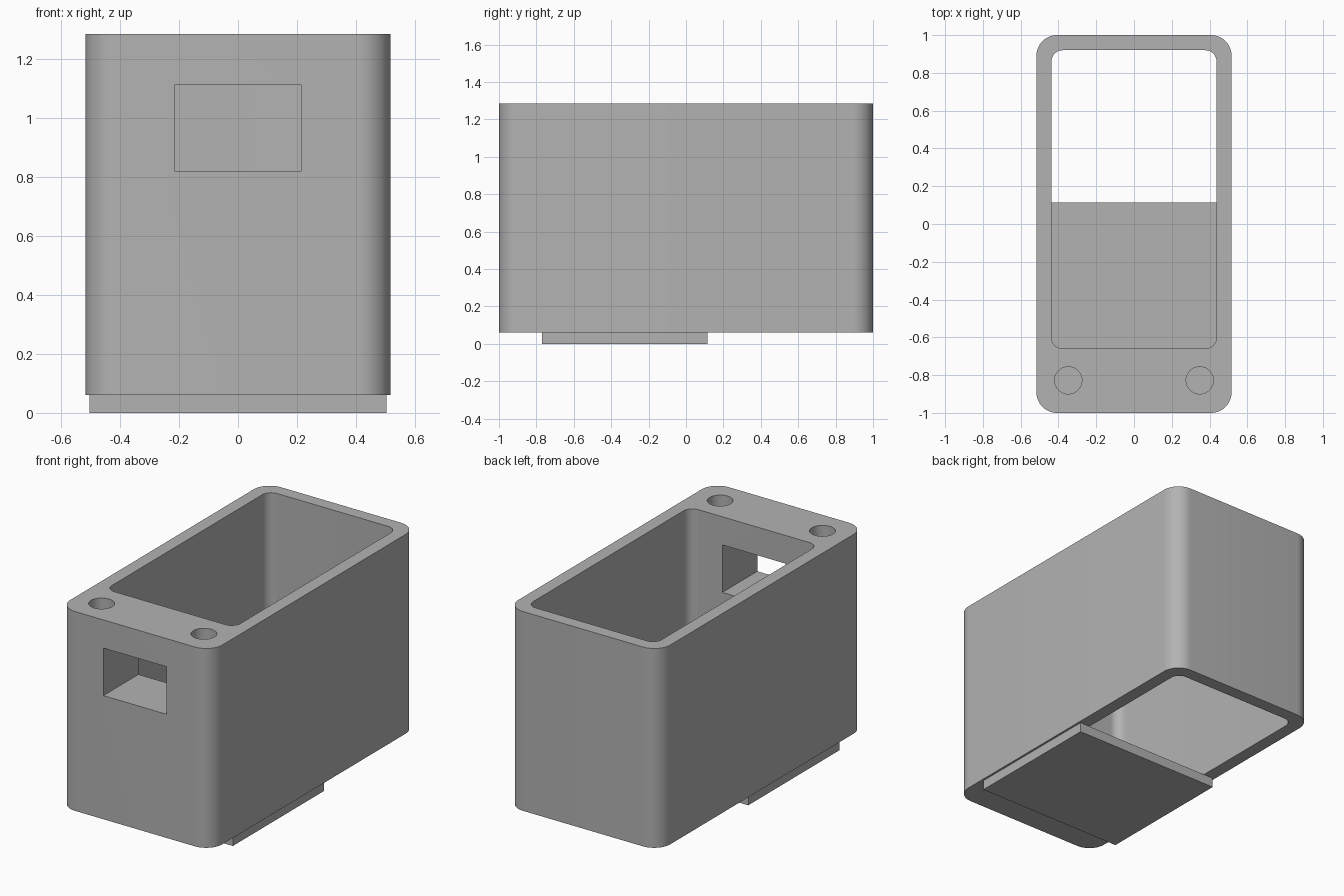
import bpy
import bmesh
import math
from mathutils import Vector

cube = bpy.data.objects.get("Cube")
if cube:
    bpy.data.objects.remove(cube, do_unlink=True)

grey = bpy.data.materials.new("plain grey")
grey.use_nodes = True
grey.diffuse_color = (0.45, 0.45, 0.45, 1)
grey.node_tree.nodes["Principled BSDF"].inputs["Base Color"].default_value = (0.45, 0.45, 0.45, 1)


def make_object(name, bm):
    bmesh.ops.recalc_face_normals(bm, faces=bm.faces)
    mesh = bpy.data.meshes.new(name)
    bm.to_mesh(mesh)
    bm.free()
    mesh.materials.append(grey)
    obj = bpy.data.objects.new(name, mesh)
    bpy.context.collection.objects.link(obj)
    return obj


def box(name, low, high, radius=0):
    """Box between two corners, with optionally rounded upright edges."""
    low, high = Vector(low), Vector(high)
    bm = bmesh.new()
    bmesh.ops.create_cube(bm, size=1)
    for v in bm.verts:
        v.co = (low + high) / 2 + v.co * (high - low)
    if radius:
        upright = [e for e in bm.edges
                   if abs(e.verts[0].co.z - e.verts[1].co.z) > 0.01]
        bmesh.ops.bevel(bm, geom=upright, offset=radius, segments=12,
                        profile=0.5, affect='EDGES')
    return make_object(name, bm)


def cylinder(name, x, y, bottom, top, radius):
    bm = bmesh.new()
    bmesh.ops.create_cone(bm, cap_ends=True, segments=48, radius1=radius,
                          radius2=radius, depth=top - bottom)
    bmesh.ops.translate(bm, verts=bm.verts, vec=(x, y, (top + bottom) / 2))
    return make_object(name, bm)


def cut(target, cutter):
    mod = target.modifiers.new("cut", 'BOOLEAN')
    mod.operation = 'DIFFERENCE'
    mod.solver = 'EXACT'
    mod.object = cutter
    bpy.context.view_layer.objects.active = target
    bpy.ops.object.modifier_apply(modifier=mod.name)
    bpy.data.objects.remove(cutter, do_unlink=True)


base, top = 0.06, 1.285

# Housing with rounded upright corners
housing = box("housing", (-0.517, -1, base), (0.517, 1, top), 0.11)

# Open shaft running through from top to bottom
cut(housing, box("shaft_cutter", (-0.437, -0.66, -0.2), (0.437, 0.92, 1.6), 0.06))

# Window through the thick front wall
cut(housing, box("window_cutter", (-0.215, -1.2, 0.82), (0.215, -0.5, 1.112)))

# Pair of round blind holes in the front rim
for side in (-1, 1):
    cut(housing, cylinder("hole_cutter", side * 0.348, -0.828, top - 0.2, top + 0.2, 0.072))

# Closing plate under the front half
plate = box("bottom_plate", (-0.504, -0.77, 0), (0.504, 0.115, base))

bpy.ops.object.select_all(action='DESELECT')
housing.select_set(True)
bpy.context.view_layer.objects.active = housing
bpy.ops.object.shade_smooth_by_angle(angle=math.radians(30))
